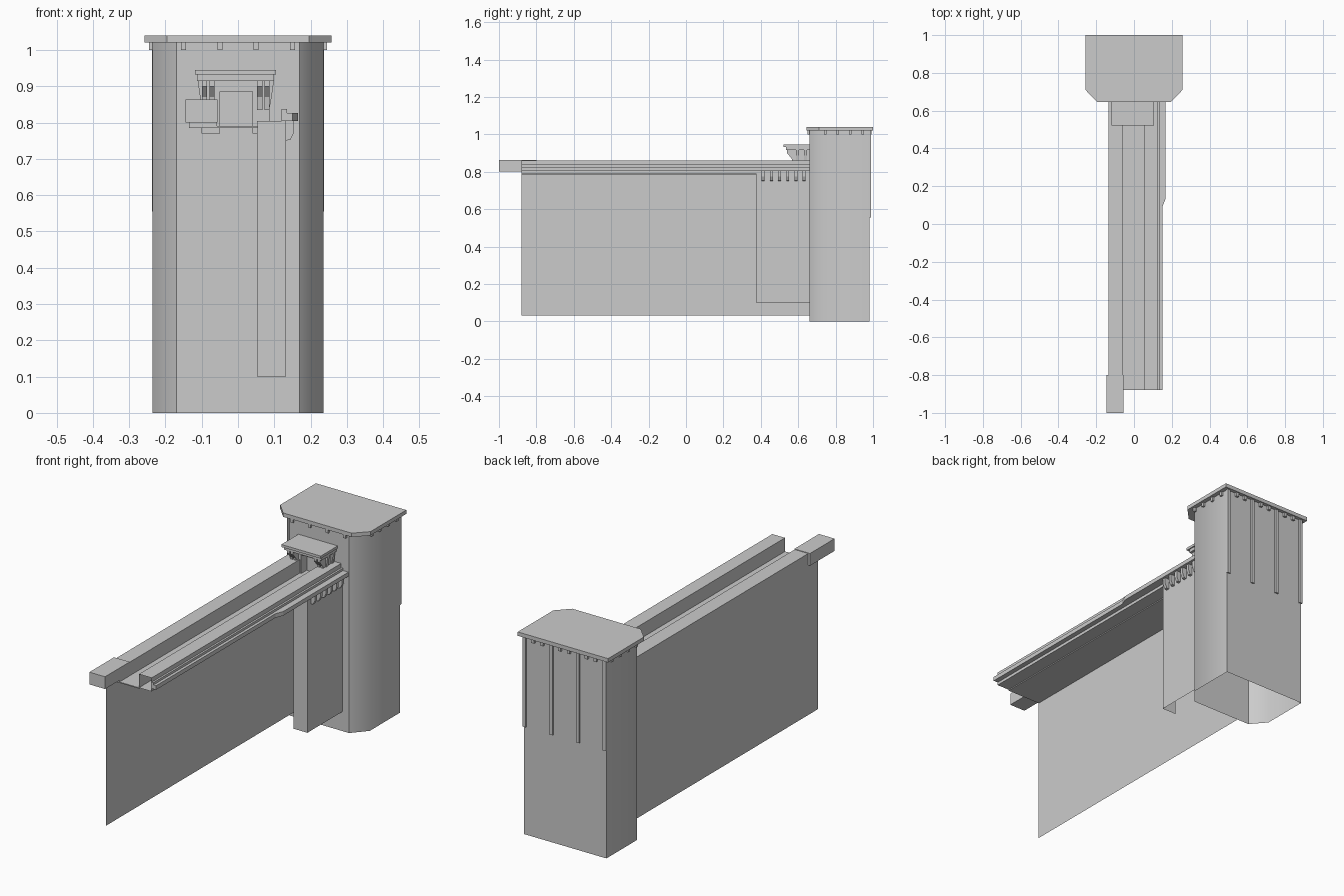
import bpy, bmesh

if "Cube" in bpy.data.objects:
    bpy.data.objects.remove(bpy.data.objects["Cube"])

def finish(name, bm):
    me = bpy.data.meshes.new(name)
    bm.to_mesh(me)
    bm.free()
    ob = bpy.data.objects.new(name, me)
    bpy.context.collection.objects.link(ob)
    return ob

def prism(name, pts, z0, z1, bottom=True):
    """Extrude an anticlockwise plan outline between two heights."""
    bm = bmesh.new()
    lo = [bm.verts.new((x, y, z0)) for x, y in pts]
    hi = [bm.verts.new((x, y, z1)) for x, y in pts]
    n = len(pts)
    for i in range(n):
        j = (i + 1) % n
        bm.faces.new((lo[i], lo[j], hi[j], hi[i]))
    bm.faces.new(hi)
    if bottom:
        bm.faces.new(lo[::-1])
    return finish(name, bm)

def box(name, x, y, z, drop=()):
    """Box from (min, max) pairs; drop lists outward normals of faces left open."""
    bm = bmesh.new()
    bmesh.ops.create_cube(bm, size=1)
    gone = [f for f in bm.faces if tuple(round(c) for c in f.normal) in drop]
    bmesh.ops.delete(bm, geom=gone, context='FACES')
    for v in bm.verts:
        v.co = [r[0] if c < 0 else r[1] for c, r in zip(v.co, (x, y, z))]
    return finish(name, bm)

def side_profile(name, pts, a0, a1, axis):
    """Extrude a profile (offset, z) along x or y."""
    bm = bmesh.new()
    put = (lambda a, p: (a, p[0], p[1])) if axis == 'x' else (lambda a, p: (p[0], a, p[1]))
    A = [bm.verts.new(put(a0, p)) for p in pts]
    B = [bm.verts.new(put(a1, p)) for p in pts]
    for i in range(len(pts)):
        j = (i + 1) % len(pts)
        bm.faces.new((A[i], A[j], B[j], B[i]))
    bm.faces.new(A)
    bm.faces.new(B)
    bmesh.ops.recalc_face_normals(bm, faces=bm.faces)
    return finish(name, bm)

# tower shaft, open underneath, smooth from the chamfers into the sides
shaft = prism("tower_shaft", [(-.17, .66), (.17, .66), (.235, .735), (.235, .982),
                              (-.235, .982), (-.235, .735)], 0, 1.02, bottom=False)
bpy.context.view_layer.objects.active = shaft
shaft.select_set(True)
bpy.ops.object.shade_smooth_by_angle(angle=.8)

# tower roof slab
prism("tower_roof_slab", [(-.195, .645), (.195, .645), (.257, .71), (.257, 1),
                          (-.257, 1), (-.257, .71)], 1.02, 1.04)

# long strips on the tower back
for i in range(4):
    x = -.228 + i * .152
    box("back_strip", (x - .009, x + .009), (.975, .99), (.555, 1.02))

# small brackets under the roof slab: front, back and sides
for x in (-.15, -.05, .05, .15):
    box("front_roof_bracket", (x - .007, x + .007), (.65, .665), (1.0, 1.02))
for bay in range(3):
    for k in (1, 2):
        x = -.228 + .152 * (bay + k / 3)
        box("back_roof_bracket", (x - .008, x + .008), (.975, .993), (1.0, 1.02))
for s in (-1, 1):
    for y in (.745, .81, .878, .945):
        xs = sorted((s * .23, s * .245))
        box("side_roof_bracket", xs, (y - .007, y + .007), (1.0, 1.02))

# wall face on the left, a single sheet
bm = bmesh.new()
bm.faces.new([bm.verts.new(c) for c in ((-.135, .66, .03), (-.135, -.88, .03),
                                        (-.135, -.88, .80), (-.135, .66, .80))])
finish("wall_face", bm)

# walkway: floor, parapets, end block
box("walkway_floor", (-.135, .055), (-.88, .66), (.785, .79))
box("left_parapet", (-.135, -.058), (-.88, .66), (.79, .86))
box("parapet_end_block", (-.145, -.056), (-1, -.80), (.80, .863))
box("right_parapet", (.053, .125), (-.88, .66), (.79, .86), drop=[(0, -1, 0)])

# outer cornice, wider near the tower
prism("cornice", [(.12, -.88), (.15, -.88), (.15, .09), (.166, .13), (.166, .66), (.12, .66)],
      .805, .826)
box("cornice_upper_step", (.12, .135), (-.88, .66), (.826, .838))

# buttress beside the tower (front and right faces only) and its corbels
box("buttress", (.053, .132), (.375, .66), (.10, .805),
    drop=[(0, 0, -1), (0, 0, 1), (-1, 0, 0), (0, 1, 0)])
for i in range(6):
    y = .412 + i * .044
    side_profile("corbel", [(.13, .75), (.145, .753), (.155, .775), (.155, .806), (.13, .806)],
                 y - .008, y + .008, 'y')

# porch on the tower front: canopy, lintel, door and piers
box("canopy_slab", (-.119, .105), (.522, .66), (.932, .945))
box("canopy_moulding", (-.113, .099), (.535, .66), (.915, .932))
box("porch_lintel", (-.1, .087), (.585, .66), (.885, .915))
box("porch_left_pier", (-.1, -.05), (.585, .66), (.77, .885))
box("porch_right_pier", (.04, .087), (.585, .66), (.77, .885))
box("porch_door", (-.05, .04), (.63, .66), (.787, .885))

# canopy brackets on the front and sides
for x in (-.092, -.072, .06, .08):
    side_profile("porch_front_bracket", [(.54, .915), (.54, .9), (.565, .87), (.57, .835),
                                         (.587, .835), (.587, .915)], x - .007, x + .007, 'x')
for s in (-1, 1):
    for y in (.595, .64):
        side_profile("porch_side_bracket",
                     [(-.006 + s * .092, .835), (-.006 + s * .097, .86), (-.006 + s * .105, .915),
                      (-.006 + s * .09, .915)], y - .008, y + .008, 'y')
